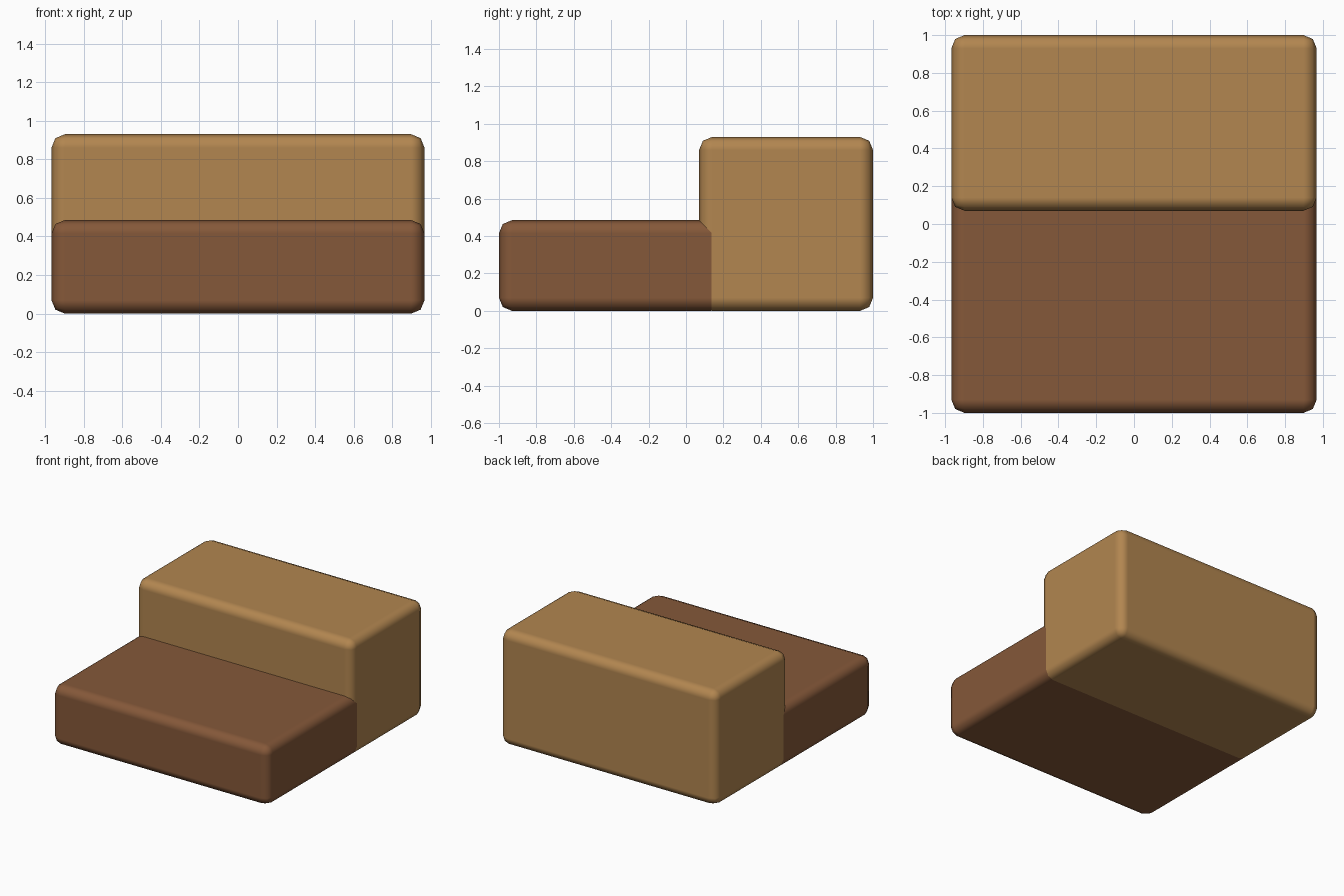
import bpy

if "Cube" in bpy.data.objects:
    bpy.data.objects.remove(bpy.data.objects["Cube"])


def material(name, rgb):
    m = bpy.data.materials.new(name)
    m.diffuse_color = (*rgb, 1.0)
    m.use_nodes = True
    m.node_tree.nodes["Principled BSDF"].inputs["Base Color"].default_value = m.diffuse_color
    return m


def rounded_block(name, lo, hi, mat, radius=0.07):
    """Box between two corners with soft two-segment edges."""
    size = [b - a for a, b in zip(lo, hi)]
    mid = [(a + b) / 2 for a, b in zip(lo, hi)]
    bpy.ops.mesh.primitive_cube_add(size=1, location=mid)
    ob = bpy.context.object
    ob.name = name
    ob.scale = size
    bpy.ops.object.transform_apply(location=False, rotation=False, scale=True)
    ob.data.materials.append(mat)
    bpy.ops.object.shade_smooth()
    bevel = ob.modifiers.new("soft_edges", "BEVEL")
    bevel.width = radius
    bevel.segments = 2
    bevel.harden_normals = True
    return ob


dark_wood = material("dark brown", (0.235, 0.098, 0.041))
light_wood = material("light tan", (0.445, 0.238, 0.080))

# Low front step, its rear end tucked inside the tall step
rounded_block("lower_step", (-0.967, -1.0, 0.0), (0.967, 0.205, 0.485), dark_wood)
# Tall back step
rounded_block("upper_step", (-0.967, 0.07, 0.0), (0.967, 1.0, 0.93), light_wood)
